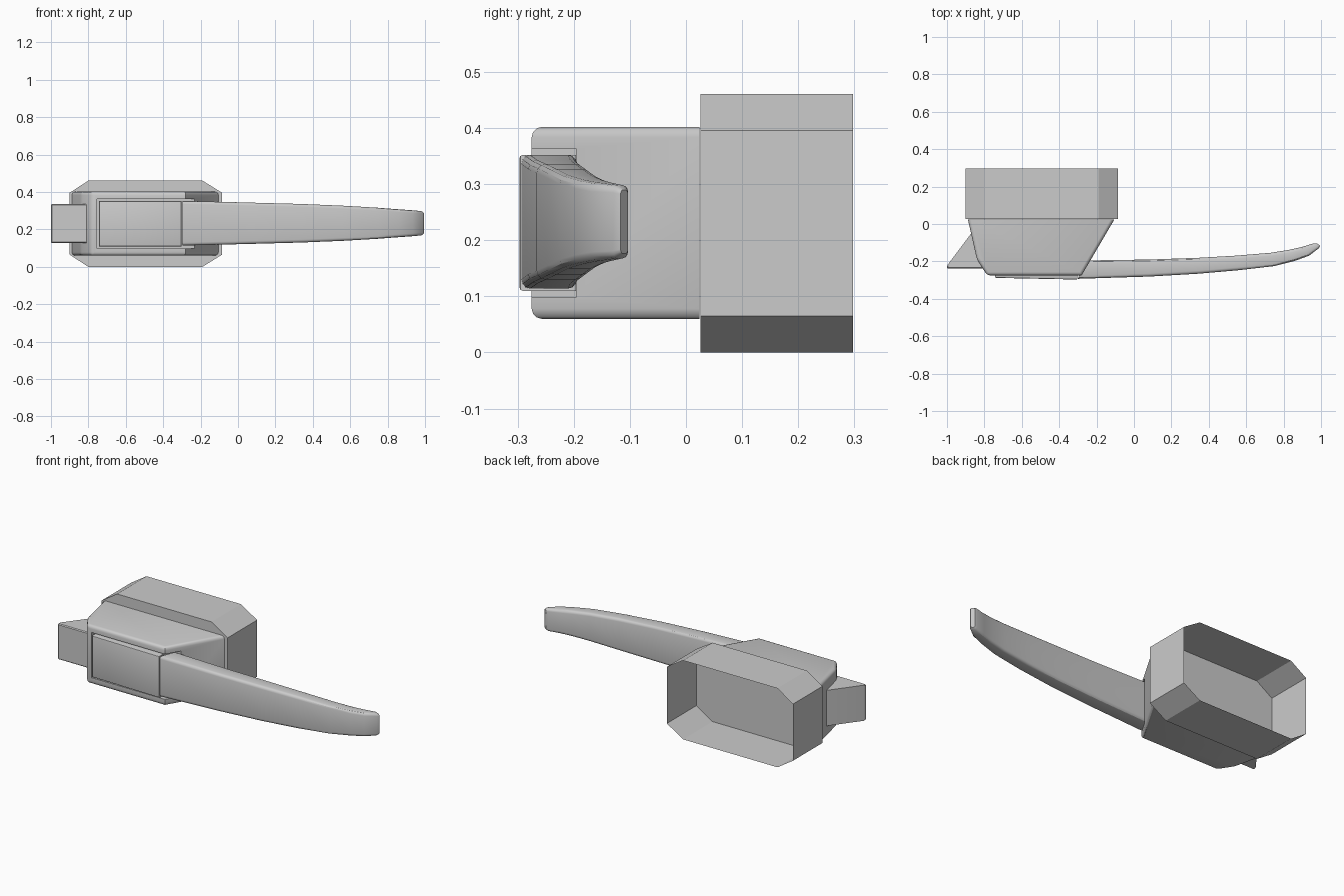
import bpy, bmesh, math
from mathutils import Vector

if "Cube" in bpy.data.objects:
    bpy.data.objects.remove(bpy.data.objects["Cube"])

ZC = 0.231  # height of the horizontal mirror plane


def finish(name, bm, smooth=30):
    bmesh.ops.recalc_face_normals(bm, faces=bm.faces)
    me = bpy.data.meshes.new(name)
    bm.to_mesh(me)
    bm.free()
    ob = bpy.data.objects.new(name, me)
    bpy.context.collection.objects.link(ob)
    if smooth:
        bpy.ops.object.select_all(action='DESELECT')
        ob.select_set(True)
        bpy.context.view_layer.objects.active = ob
        bpy.ops.object.shade_smooth_by_angle(angle=math.radians(smooth))
    return ob


def loft(rings, cap_start=True, cap_end=True):
    """Skin a list of closed rings of points."""
    bm = bmesh.new()
    vs = [[bm.verts.new(p) for p in r] for r in rings]
    n = len(vs[0])
    for a, b in zip(vs, vs[1:]):
        for i in range(n):
            j = (i + 1) % n
            bm.faces.new((a[i], a[j], b[j], b[i]))
    if cap_start:
        bm.faces.new(vs[0])
    if cap_end:
        bm.faces.new(vs[-1])
    return bm


def prism(profile, half):
    """Extrude a top-view profile up and down from the mirror plane."""
    return loft([[(x, y, ZC + s * half) for x, y in profile] for s in (-1, 1)])


def bevel(bm, width, segments, test):
    edges = [e for e in bm.edges if test(e)]
    bmesh.ops.bevel(bm, geom=edges, offset=width, offset_type='OFFSET',
                    segments=segments, profile=0.5, affect='EDGES',
                    clamp_overlap=True)


# Octagonal collar: open at the back, closed by a flat panel at the front
octagon = [(-0.80, 0), (-0.19, 0), (-0.085, 0.065), (-0.085, 0.396),
           (-0.19, 0.461), (-0.80, 0.461), (-0.90, 0.396), (-0.90, 0.065)]
finish("collar", loft([[(x, y, z) for x, z in octagon] for y in (0.026, 0.298)],
                      cap_end=False), 0)

# Tapered housing with rounded edges
bm = prism([(-0.888, 0.024), (-0.84, -0.19), (-0.785, -0.275),
            (-0.28, -0.275), (-0.105, 0.024)], 0.171)
bevel(bm, 0.018, 3, lambda e: any(v.co.y < 0 for v in e.verts)
      and not all(v.co.x > -0.29 and abs(v.co.x + 0.28) < 0.01 for v in e.verts))
housing = finish("housing", bm)

# Slot for the handle, open to the right
bm = bmesh.new()
bmesh.ops.create_cube(bm, size=1)
for v in bm.verts:
    v.co = Vector((-0.755 if v.co.x < 0 else 0.2,
                   -0.5 if v.co.y < 0 else -0.195, ZC + v.co.z * 0.264))
cutter = finish("slot_cutter", bm, 0)
cutter.hide_render = True
cutter.hide_viewport = True
cut = housing.modifiers.new("slot", 'BOOLEAN')
cut.operation = 'DIFFERENCE'
cut.solver = 'EXACT'
cut.object = cutter

# Wedge-shaped latch on the left
bm = prism([(-1.0, -0.238), (-0.80, -0.238), (-0.80, -0.03), (-0.855, -0.03),
            (-1.0, -0.222)], 0.104)
bevel(bm, 0.005, 1, lambda e: all(v.co.y < -0.1 for v in e.verts))
finish("latch", bm)


def section(xf, yf, xb, yb, h, shrink=0.0):
    """Rounded-rectangle ring spanning a front point to a back point."""
    f, b = Vector((xf, yf, 0)), Vector((xb, yb, 0))
    mid, axis = (f + b) / 2, (b - f).normalized()
    a, h = (b - f).length / 2 - shrink, h - shrink
    r = min(0.016, a * 0.7)
    ring = []
    for q, (su, sv) in enumerate(((1, 1), (-1, 1), (-1, -1), (1, -1))):
        for k in range(4):
            t = math.radians(90 * q + 30 * k)
            p = mid + axis * (su * (a - r) + r * math.cos(t))
            p.z = ZC + 0.002 + sv * (h - r) + r * math.sin(t)
            ring.append(p)
    return ring


# Long curved lever, its root seated in the slot
finish("lever_handle", loft([
    section(-0.30, -0.293, -0.26, -0.195, 0.119),
    section(0.08, -0.281, 0.08, -0.190, 0.110),
    section(0.34, -0.266, 0.34, -0.181, 0.103),
    section(0.56, -0.247, 0.55, -0.169, 0.094),
    section(0.75, -0.225, 0.73, -0.154, 0.083),
    section(0.86, -0.197, 0.83, -0.138, 0.075),
    section(0.935, -0.170, 0.90, -0.122, 0.070),
    section(0.988, -0.130, 0.962, -0.103, 0.065),
    section(0.999, -0.119, 0.974, -0.101, 0.061, 0.004)]))

# Flat plate covering the slot, continuing the lever's face
bm = prism([(-0.743, -0.288), (-0.302, -0.297), (-0.302, -0.196), (-0.743, -0.196)], 0.121)
bevel(bm, 0.006, 2, lambda e: all(v.co.y < -0.25 for v in e.verts))
finish("pivot_plate", bm)
